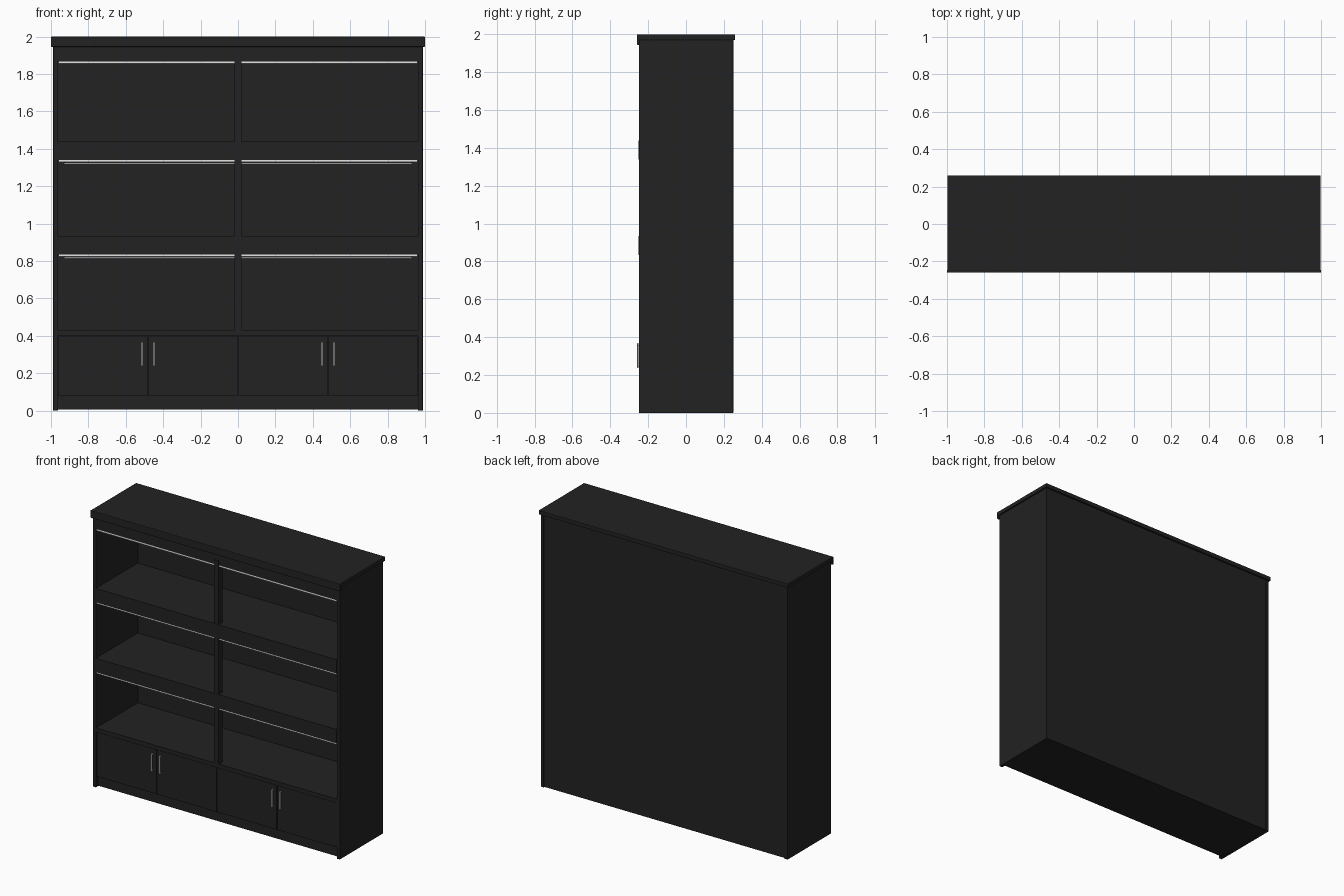
import bpy

cube = bpy.data.objects.get("Cube")
if cube:
    bpy.data.objects.remove(cube, do_unlink=True)


def material(name, rgb, roughness):
    mat = bpy.data.materials.new(name)
    mat.use_nodes = True
    mat.diffuse_color = (*rgb, 1)
    shader = mat.node_tree.nodes["Principled BSDF"]
    shader.inputs["Base Color"].default_value = (*rgb, 1)
    shader.inputs["Roughness"].default_value = roughness
    return mat


BLACK = material("black wood", (0.016, 0.016, 0.016), 0.6)
WHITE = material("light strip white", (0.8, 0.8, 0.8), 0.5)
STEEL = material("brushed steel", (0.4, 0.4, 0.4), 0.4)


def box(name, xs, ys, zs, mat=BLACK, bevel=0.0):
    """Box between pairs of x, y and z limits, with an optional softened edge."""
    spans = (xs, ys, zs)
    bpy.ops.mesh.primitive_cube_add(size=1, location=[sum(s) / 2 for s in spans])
    obj = bpy.context.object
    obj.name = name
    obj.scale = [s[1] - s[0] for s in spans]
    bpy.ops.object.transform_apply(location=False, rotation=False, scale=True)
    obj.data.materials.append(mat)
    if bevel:
        mod = obj.modifiers.new("soft edges", "BEVEL")
        mod.width = bevel
        mod.segments = 2
    return obj


INNER, OUTER = 0.963, 0.988
FRONT, BACK = -0.245, 0.25
RAIL_BACK = -0.205
STILE = 0.018

# Carcass
for side, label in ((-1, "right"), (1, "left")):
    xs = sorted((side * INNER, side * OUTER))
    box(label + "_side_panel", xs, (FRONT - 0.003, BACK), (0, 1.97), bevel=0.002)
box("back_panel", (-INNER, INNER), (0.23, BACK - 0.003), (0.005, 1.97))
box("bottom_panel", (-INNER, INNER), (-0.215, 0.23), (0.005, 0.03))
box("plinth", (-INNER, INNER), (-0.225, -0.2), (0.005, 0.073))
box("cabinet_floor", (-INNER, INNER), (-0.228, 0.23), (0.073, 0.085))

# Crown with a deeper front lip
box("crown_board", (-0.997, 0.997), (-0.25, 0.26), (1.97, 2.0), bevel=0.003)
box("crown_lip", (-1, 1), (-0.26, FRONT), (1.945, 2.0), bevel=0.004)

# Face frame: top rail and centre stile
box("top_rail", (-INNER, INNER), (FRONT, RAIL_BACK), (1.868, 1.97))
box("centre_stile", (-STILE, STILE), (FRONT - 0.004, RAIL_BACK), (0.43, 1.90))

# Shelves, each with a tall front rail and a light bar underneath
for name, top in (("upper", 1.44), ("lower", 0.935)):
    box(name + "_shelf", (-INNER, INNER), (RAIL_BACK, 0.23), (top - 0.03, top))
    box(name + "_shelf_rail", (-INNER, INNER), (FRONT - 0.005, RAIL_BACK),
        (top - 0.1, top))
    box(name + "_light_bar", (-0.93, 0.93), (-0.2, -0.18),
        (top - 0.121, top - 0.03), BLACK)
    box(name + "_light_lens", (-0.93, 0.93), (-0.202, -0.178),
        (top - 0.122, top - 0.116), WHITE)

# Bright strips under every rail, split by the stile
for name, z in (("top", 1.862), ("upper", 1.334), ("lower", 0.829)):
    for side, label in ((-1, "right"), (1, "left")):
        xs = sorted((side * STILE, side * (INNER - 0.004)))
        box(f"{name}_{label}_light_strip", xs, (FRONT, FRONT + 0.012),
            (z - 0.005, z + 0.006), WHITE)

# Cabinet: counter board, doors with thin gaps, dark core behind them
box("counter_board", (-INNER, INNER), (FRONT, 0.23), (0.402, 0.43))
box("cabinet_core", (-INNER, INNER), (-0.222, -0.21), (0.085, 0.402))
DOOR = INNER / 2
GAP = 0.002
for i in range(4):
    left_edge = -INNER + i * DOOR
    box(f"door_{i + 1}", (left_edge + GAP, left_edge + DOOR - GAP),
        (-0.242, -0.222), (0.078, 0.399), bevel=0.001)

# Pull handles, a pair either side of each door meeting line
for centre in (-DOOR, DOOR):
    for side in (-1, 1):
        x = centre + side * 0.032
        name = f"handle_{'left' if centre > 0 else 'right'}_{'outer' if side * centre > 0 else 'inner'}"
        box(name + "_grip", (x - 0.006, x + 0.006), (-0.258, -0.252),
            (0.238, 0.368), STEEL, bevel=0.002)
        for z in (0.244, 0.362):
            box(name + "_post", (x - 0.005, x + 0.005), (-0.254, -0.24),
                (z - 0.005, z + 0.005), STEEL)
